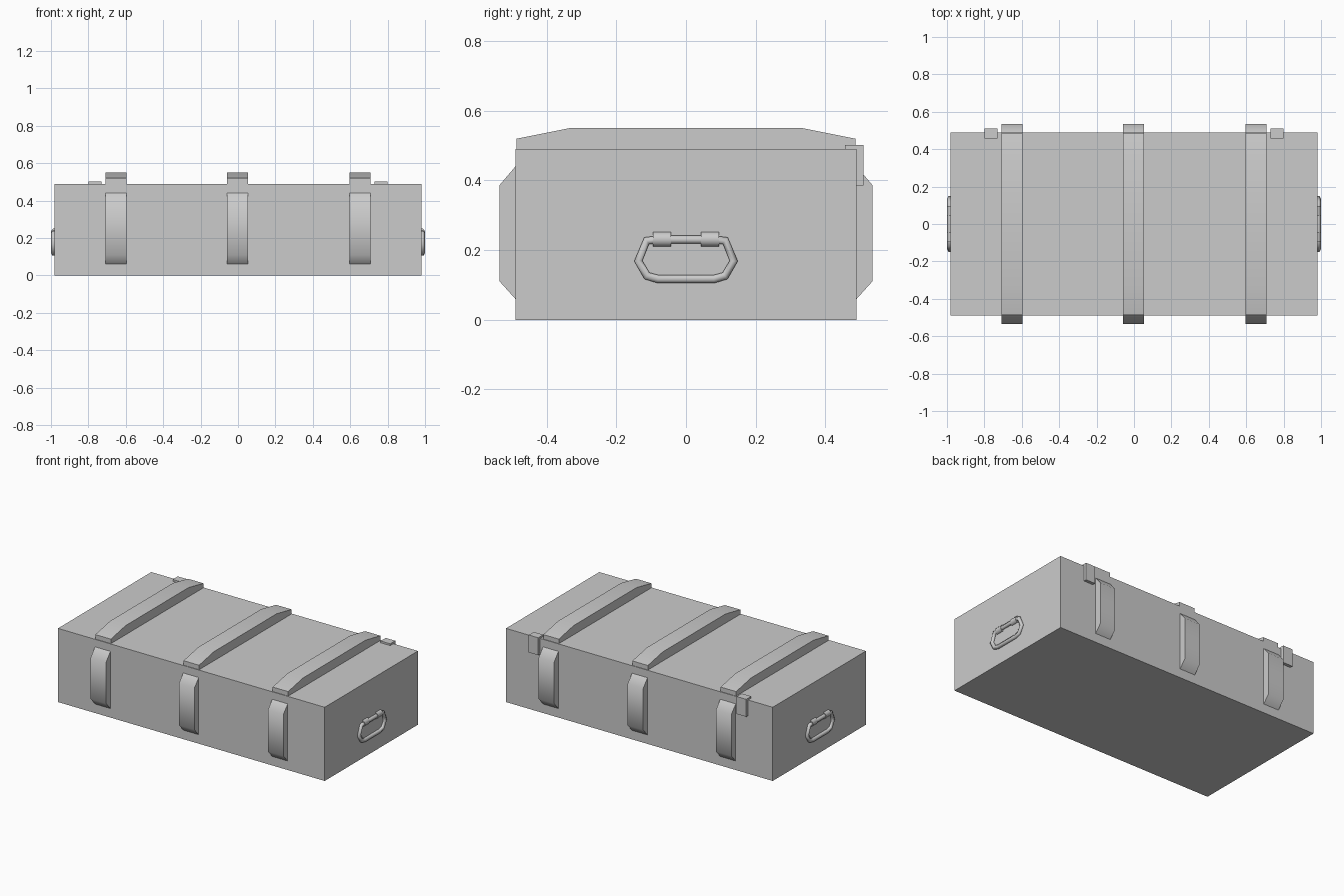
import bpy, bmesh, math

if "Cube" in bpy.data.objects:
    bpy.data.objects.remove(bpy.data.objects["Cube"])


def finish(name, bm, smooth=None):
    bmesh.ops.recalc_face_normals(bm, faces=bm.faces[:])
    me = bpy.data.meshes.new(name)
    bm.to_mesh(me)
    bm.free()
    ob = bpy.data.objects.new(name, me)
    bpy.context.collection.objects.link(ob)
    if smooth:
        bpy.ops.object.select_all(action='DESELECT')
        ob.select_set(True)
        bpy.context.view_layer.objects.active = ob
        bpy.ops.object.shade_smooth_by_angle(angle=math.radians(smooth))
    return ob


def extrude_x(name, profile, x0, x1, smooth=None):
    """Solid from a y-z profile, running along x."""
    bm = bmesh.new()
    face = bm.faces.new([bm.verts.new((x0, y, z)) for y, z in profile])
    new = bmesh.ops.extrude_face_region(bm, geom=[face])["geom"]
    verts = [v for v in new if isinstance(v, bmesh.types.BMVert)]
    bmesh.ops.translate(bm, verts=verts, vec=(x1 - x0, 0, 0))
    return finish(name, bm, smooth)


# Chest body
extrude_x("chest_body", [(-.49, 0), (.49, 0), (.49, .49), (-.49, .49)], -.981, .981)

# Three sets of battens: lid, front and back
lid = [(-.486, .48), (-.486, .52), (-.33, .551), (.33, .551), (.486, .52), (.486, .48)]
side = [(.48, .051), (.49, .06), (.535, .11), (.535, .387), (.49, .44), (.48, .45)]
for i, x in enumerate((-.652, -.003, .652)):
    a, b = x - .057, x + .057
    extrude_x(f"lid_batten_{i}", lid, a, b, 40)
    extrude_x(f"back_batten_{i}", side, a, b, 60)
    extrude_x(f"front_batten_{i}", [(-y, z) for y, z in side], a, b, 60)

# Hinge plates folded over the rear edge
hinge = [(.457, .48), (.457, .502), (.51, .502), (.51, .386), (.48, .386), (.48, .48)]
for s in (-1, 1):
    extrude_x("hinge_plate", hinge, s * .765 - .035, s * .765 + .035)

# Carrying handles: ring and two sleeves on each end
half = [(.08, .230), (.113, .227), (.137, .169), (.112, .126), (.08, .117)]
ring = half + [(-y, z) for y, z in reversed(half)]
for s in (-1, 1):
    cu = bpy.data.curves.new("handle_ring", 'CURVE')
    cu.dimensions = '3D'
    cu.bevel_depth = .0135
    cu.bevel_resolution = 1
    sp = cu.splines.new('POLY')
    sp.points.add(len(ring) - 1)
    for p, (y, z) in zip(sp.points, ring):
        p.co = (s * .985, y, z, 1)
    sp.use_cyclic_u = True
    bpy.context.collection.objects.link(bpy.data.objects.new("handle_ring", cu))
    for t in (-1, 1):
        circle = [(math.cos(k * math.pi / 6) * .022, math.sin(k * math.pi / 6) * .022)
                  for k in range(12)]
        bm = bmesh.new()
        loops = [[bm.verts.new((s * .978 + u, t * .069 + d, .231 + w)) for u, w in circle]
                 for d in (-.026, .026)]
        for loop in loops:
            bm.faces.new(loop)
        for k in range(12):
            j = (k + 1) % 12
            bm.faces.new((loops[0][k], loops[0][j], loops[1][j], loops[1][k]))
        finish("handle_sleeve", bm, 40)
